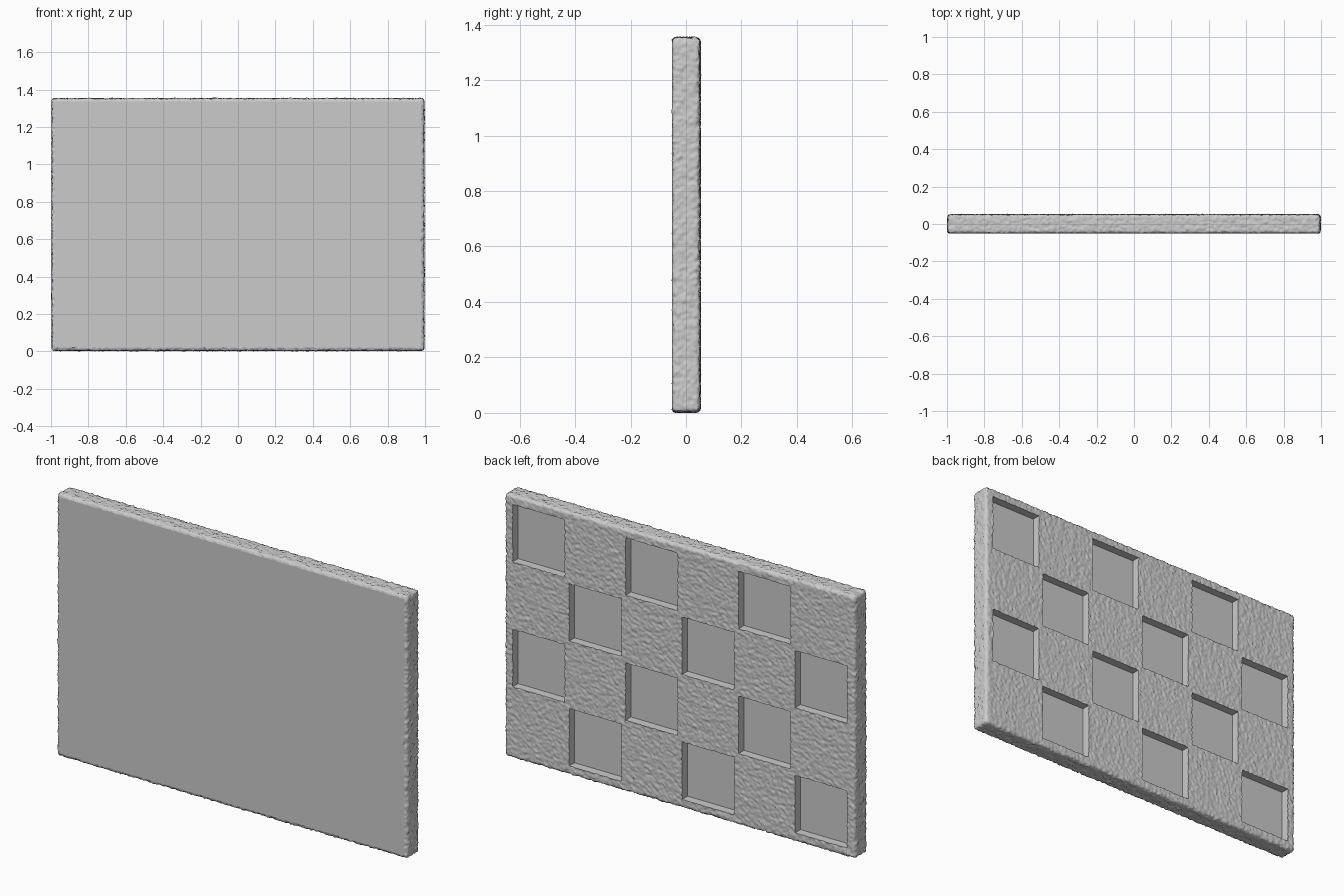
import bpy, bmesh, random
from mathutils import Vector, noise

random.seed(4)
old = bpy.data.objects.get("Cube")
if old:
    bpy.data.objects.remove(old, do_unlink=True)

# Panel proportions, counted in small lattice cells
COLS, ROWS, TILE, BORDER, GAP = 6, 4, 50, 5, 2
NX, NZ = COLS * TILE + 2 * BORDER, ROWS * TILE + 2 * BORDER
W = 0.995
STEP = 2 * W / NX
H = STEP * NZ / 2
T = 0.05            # half thickness
R = 0.016           # edge rounding
RIM_ROWS = 16
POCKET_FLOOR = 0.006
ROUGHNESS = 0.0045


def clamp(v, lim):
    return max(-lim, min(lim, v))


def in_pocket(face):
    """True for lattice cells inside the sunken squares of the checkerboard."""
    c = face.calc_center_median()
    a = int((c.x + W) / STEP) - BORDER
    b = int((c.z + H) / STEP) - BORDER
    if not (0 <= a < COLS * TILE and 0 <= b < ROWS * TILE):
        return False
    inside = all(GAP <= k % TILE < TILE - GAP for k in (a, b))
    return inside and (a // TILE + b // TILE) % 2 == 0


def is_outer(edge):
    return all(abs(v.co.x) > W - 1e-4 or abs(v.co.z) > H - 1e-4 for v in edge.verts)


def extrude(bm, edges):
    geom = bmesh.ops.extrude_edge_only(bm, edges=edges)["geom"]
    verts = [g for g in geom if isinstance(g, bmesh.types.BMVert)]
    border = [g for g in geom if isinstance(g, bmesh.types.BMEdge) and g.is_boundary]
    return verts, border


bm = bmesh.new()

# Back face lattice with the checkerboard squares removed
bmesh.ops.create_grid(bm, x_segments=NX, y_segments=NZ, size=1)
for v in bm.verts:
    v.co = Vector((v.co.x * W, T, v.co.y * H))
bmesh.ops.delete(bm, geom=[f for f in bm.faces if in_pocket(f)], context='FACES')

# Rim wrapped from the back to the front
edges = [e for e in bm.edges if e.is_boundary and is_outer(e)]
for row in range(1, RIM_ROWS + 1):
    verts, edges = extrude(bm, edges)
    for v in verts:
        v.co.y = T - 2 * T * row / RIM_ROWS
for ring in (1, 2):
    verts, edges = extrude(bm, edges)
    for v in verts:
        v.co.x = clamp(v.co.x, W - R * ring / 2)
        v.co.z = clamp(v.co.z, H - R * ring / 2)

# Rounded corners, then a rough stone-like surface
normals = {}
for v in bm.verts:
    core = Vector((clamp(v.co.x, W - R), clamp(v.co.y, T - R), clamp(v.co.z, H - R)))
    n = (v.co - core).normalized()
    v.co = core + n * R
bmesh.ops.remove_doubles(bm, verts=bm.verts[:], dist=1e-5)
for v in bm.verts:
    core = Vector((clamp(v.co.x, W - R), clamp(v.co.y, T - R), clamp(v.co.z, H - R)))
    n = (v.co - core).normalized()
    if n.y > -0.95:
        bump = noise.noise(v.co * 75) + random.uniform(-0.45, 0.45)
        v.co += n * ROUGHNESS * bump
for f in bm.faces:
    f.smooth = True

# Smooth front sheet
front = [e for e in bm.edges if e.is_boundary and e.verts[0].co.y < 0]
bmesh.ops.edgeloop_fill(bm, edges=front)

# Clean pocket walls and floors
holes = [e for e in bm.edges if e.is_boundary]
verts, edges = extrude(bm, holes)
for v in verts:
    v.co.y = POCKET_FLOOR
for e in edges:
    for f in e.link_faces:
        f.smooth = False
bmesh.ops.edgeloop_fill(bm, edges=edges)

bmesh.ops.recalc_face_normals(bm, faces=bm.faces[:])
bmesh.ops.translate(bm, verts=bm.verts[:], vec=(0, 0, H + 0.004))

mesh = bpy.data.meshes.new("checkered_panel")
bm.to_mesh(mesh)
bm.free()
panel = bpy.data.objects.new("checkered_panel", mesh)
bpy.context.scene.collection.objects.link(panel)

# Single stone colour
stone = bpy.data.materials.new("stone_grey")
stone.use_nodes = True
grey = (0.6, 0.6, 0.6, 1)
stone.diffuse_color = grey
stone.node_tree.nodes["Principled BSDF"].inputs["Base Color"].default_value = grey
mesh.materials.append(stone)
